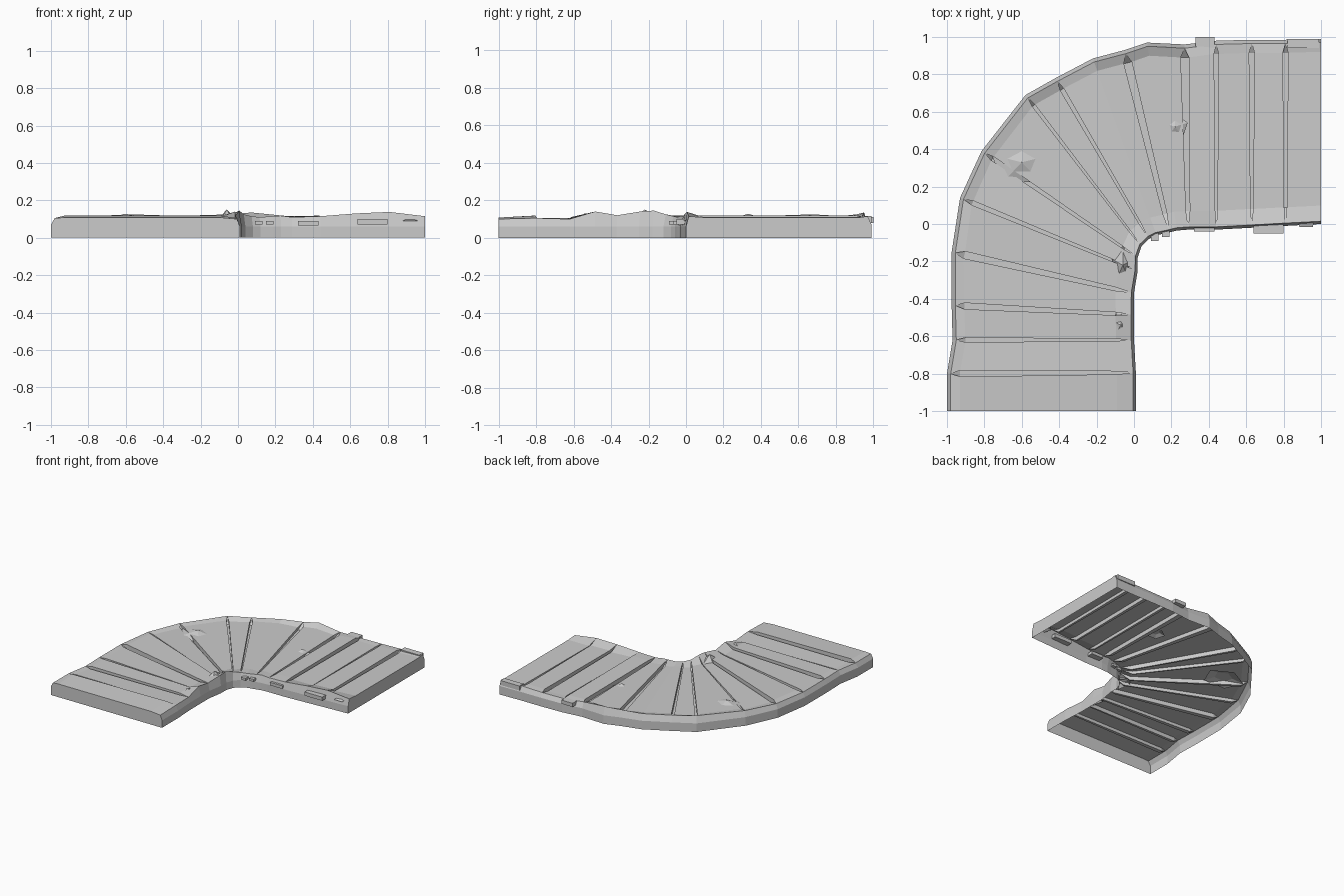
import bpy, bmesh
from mathutils import Vector

if "Cube" in bpy.data.objects:
    bpy.data.objects.remove(bpy.data.objects["Cube"])

# Rungs across the bend: outer x, outer y, inner x, inner y, outer z, inner z, gap width
RUNGS = [
    (-1.00, -1.00, 0.01, -1.00, .105, .100, 0),
    (-1.00, -.800, 0.01, -.795, .105, .105, .035),
    (-.970, -.620, 0.00, -.620, .105, .100, .025),
    (-.975, -.435, 0.00, -.485, .105, .140, .035),
    (-.975, -.150, 0.00, -.370, .105, .120, .040),
    (-.930, 0.140, 0.02, -.250, .108, .140, .025),
    (-.815, 0.390, 0.02, -.180, .115, .145, .025),
    (-.580, 0.690, 0.04, -.120, .125, .125, .018),
    (-.420, 0.780, 0.08, -.080, .120, .115, .022),
    (-.220, 0.885, 0.12, -.060, .120, .110, 0),
    (-.050, 0.930, 0.19, -.045, .125, .115, .045),
    (0.070, 0.970, 0.23, -.035, .135, .118, 0),
    (0.270, 0.960, 0.29, -.030, .115, .110, .045),
    (0.440, 0.980, 0.44, -.030, .105, .115, .025),
    (0.630, 0.985, 0.63, -.020, .105, .130, .030),
    (0.810, 0.985, 0.81, -.010, .110, .138, .030),
    (1.000, 0.990, 1.00, 0.000, .115, .115, 0),
]
# Plank top heights just before and after each gap
TILT = [(.104, .112), (.118, .104), (.100, .110), (.112, .103)]


def make_object(name, bm):
    bmesh.ops.remove_doubles(bm, verts=bm.verts, dist=.0005)
    mesh = bpy.data.meshes.new(name)
    bm.to_mesh(mesh)
    bm.free()
    obj = bpy.data.objects.new(name, mesh)
    bpy.context.collection.objects.link(obj)
    return obj


def column(r, shift, z):
    """One section of the path from the outer foot to the inner foot."""
    ox, oy, ix, iy, zo, zi, w = r
    o, i = Vector((ox, oy, 0)), Vector((ix, iy, 0))
    d = (i - o).normalized()
    side = Vector((-d.y, d.x, 0))
    p = [o.copy(), o + Vector((0, 0, .07)), o + d * .02 + Vector((0, 0, zo))]
    for t in (.07, .9):
        q = o.lerp(i, t) + side * shift * w * (1 - .6 * t)
        q.z = z
        p.append(q)
    p += [i - d * .015 + Vector((0, 0, zi)), i + Vector((0, 0, .06)), i.copy()]
    return p


# Path shell: walls, rims and tilted planks with sunken gaps
columns = []
for k, r in enumerate(RUNGS):
    before, after = TILT[k % len(TILT)]
    if r[6]:
        for shift, z in ((-.5, before), (-.5, .078), (.5, .078), (.5, after)):
            columns.append(column(r, shift, z))
    else:
        columns.append(column(r, 0, .108))
bm = bmesh.new()
grid = [[bm.verts.new(p) for p in c] for c in columns]
for a, b in zip(grid, grid[1:]):
    for j in range(len(a) - 1):
        bm.faces.new((a[j], a[j + 1], b[j + 1], b[j]))
bm.faces.new(grid[0])
bm.faces.new(grid[-1][::-1])
bmesh.ops.remove_doubles(bm, verts=bm.verts, dist=.0005)
# outward normals on the bottomless shell
bmesh.ops.recalc_face_normals(bm, faces=bm.faces)
if sum(f.normal.z * f.calc_area() for f in bm.faces) < 0:
    bmesh.ops.reverse_faces(bm, faces=bm.faces)
make_object("plank_path", bm)


def box(name, lo, hi):
    bm = bmesh.new()
    bmesh.ops.create_cube(bm, size=1)
    for v in bm.verts:
        v.co = Vector([(lo[n] + hi[n]) / 2 + v.co[n] * (hi[n] - lo[n]) for n in range(3)])
    return make_object(name, bm)


# Board ends sticking out of the walls
box("inner_board_end_1", (.64, -.05, .07), (.80, .03, .10))
box("inner_board_end_2", (.32, -.04, .065), (.43, .02, .09))
box("inner_board_end_3", (.15, -.07, .07), (.19, -.02, .09))
box("inner_board_end_4", (.09, -.09, .07), (.13, -.04, .09))
box("outer_board_end_1", (.33, .93, .08), (.43, 1.0, .11))
box("outer_board_end_2", (.82, .94, .08), (.99, .99, .117))


def mound(name, x, y, rx, ry, top):
    """Low flat-sided heap of earth."""
    bm = bmesh.new()
    bmesh.ops.create_cone(bm, cap_ends=False, segments=5, radius1=1, radius2=.01, depth=1)
    for v in bm.verts:
        v.co = Vector((x + v.co.x * rx, y + v.co.y * ry, .09 + (v.co.z + .5) * (top - .09)))
    make_object(name, bm)


# Earth drifted over the planks
mound("earth_drift_1", -.60, .33, .17, .13, .128)
mound("earth_drift_2", -.06, -.22, .06, .10, .150)
mound("earth_drift_3", -.07, -.54, .06, .08, .130)
mound("earth_drift_4", .22, .52, .07, .07, .118)
mound("earth_drift_5", .92, .04, .06, .07, .112)
